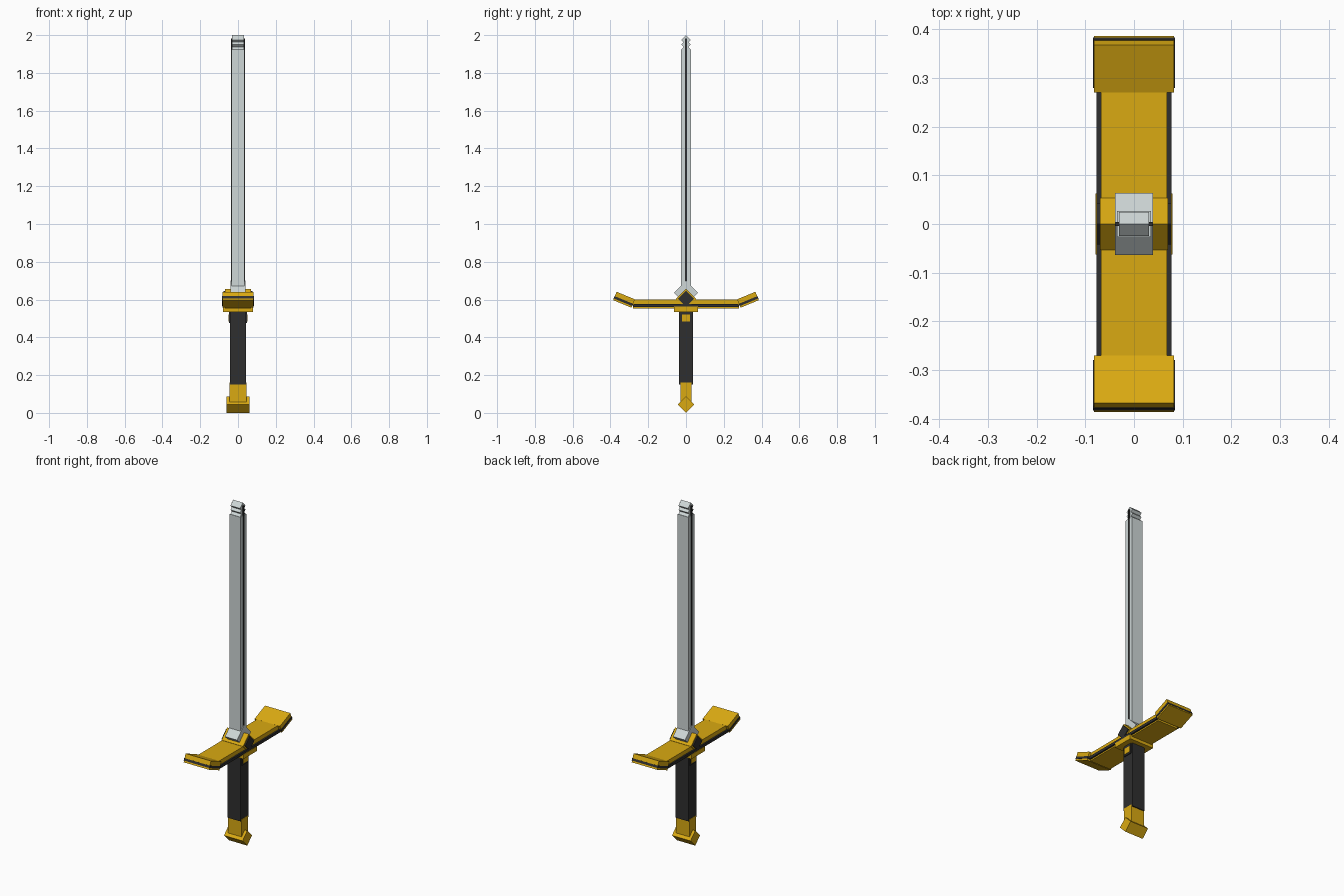
import bpy
import math

cube = bpy.data.objects.get("Cube")
if cube:
    bpy.data.objects.remove(cube, do_unlink=True)


def material(name, rgb):
    m = bpy.data.materials.new(name)
    m.use_nodes = True
    m.diffuse_color = (*rgb, 1)
    m.node_tree.nodes["Principled BSDF"].inputs["Base Color"].default_value = (*rgb, 1)
    return m


gold = material("gold", (0.70, 0.40, 0.006))
steel = material("steel", (0.62, 0.68, 0.68))
dark = material("dark leather", (0.028, 0.028, 0.028))


def box(name, mat, half, z, y=0.0, tilt=0.0):
    """Box with half sizes (x, y, z), centred at (0, y, z), tilted about x in degrees."""
    bpy.ops.mesh.primitive_cube_add(size=2, location=(0, y, z))
    ob = bpy.context.object
    ob.name = name
    for v in ob.data.vertices:
        v.co = [c * h for c, h in zip(v.co, half)]
    ob.rotation_euler.x = math.radians(tilt)
    ob.data.materials.append(mat)
    return ob


def diamond(name, mat, half_x, reach, z):
    """Square bar along x standing on its edge; reach is its half diagonal."""
    s = reach / math.sqrt(2)
    return box(name, mat, (half_x, s, s), z, tilt=45)


def span(name, mat, half_x, half_y, z0, z1):
    return box(name, mat, (half_x, half_y, (z1 - z0) / 2), (z0 + z1) / 2)


# Pommel and grip
diamond("pommel", gold, 0.06, 0.044, 0.044)
span("pommel_neck", gold, 0.044, 0.030, 0.05, 0.16)
span("grip", dark, 0.042, 0.036, 0.15, 0.54)
span("grip_collar", dark, 0.047, 0.028, 0.475, 0.54)
span("grip_stud", gold, 0.049, 0.021, 0.485, 0.52)

# Guard centre
span("guard_base", gold, 0.079, 0.063, 0.535, 0.562)
span("guard_bar", gold, 0.068, 0.28, 0.553, 0.601)
span("guard_bar_inlay", dark, 0.077, 0.279, 0.561, 0.576)
diamond("guard_block", gold, 0.070, 0.053, 0.603)
diamond("guard_gem", dark, 0.077, 0.042, 0.604)

# Upswept guard ends, each with a dark band below its middle
for side, label in ((1, "back"), (-1, "front")):
    a = math.radians(22.5)
    y, z, drop = 0.328, 0.599, 0.008
    box("guard_end_" + label, gold, (0.082, 0.0525, 0.024), z, side * y, side * 22.5)
    box("guard_end_band_" + label, dark, (0.084, 0.0535, 0.0065),
        z - drop * math.cos(a), side * (y + drop * math.sin(a)), side * 22.5)

# Blade with dark edge strip and stepped tip
diamond("blade_root", steel, 0.039, 0.064, 0.636)
span("blade", steel, 0.035, 0.027, 0.62, 1.925)
span("blade_edge_strip", dark, 0.038, 0.0045, 0.65, 1.982)
for i, z in enumerate((1.925, 1.95, 1.975)):
    diamond("blade_tip_%d" % (i + 1), steel, 0.031, 0.025, z)
